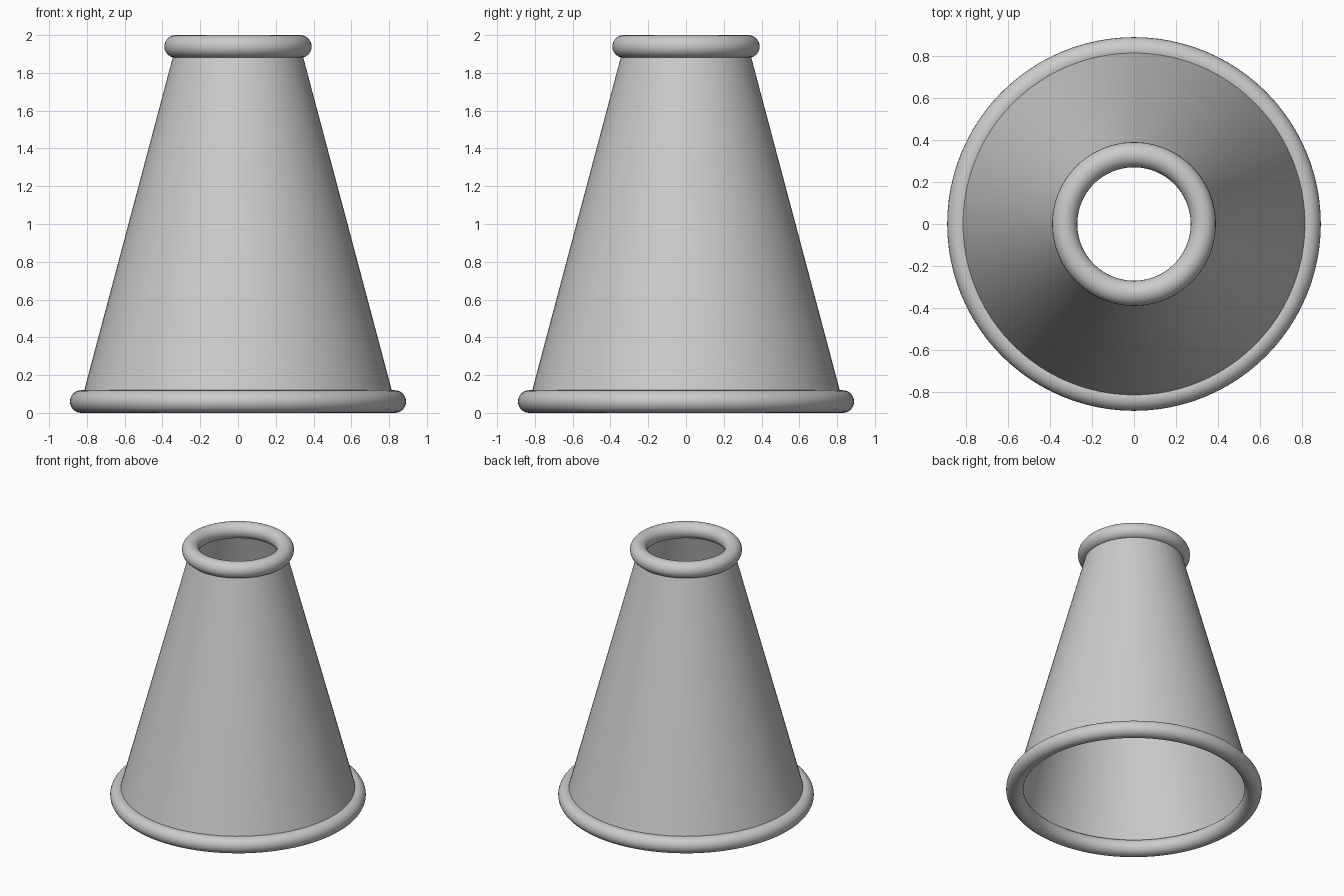
import bpy
import math

if "Cube" in bpy.data.objects:
    bpy.data.objects.remove(bpy.data.objects["Cube"])

R_BOTTOM, R_TOP = 0.83, 0.33   # centre-line radii of the two rims
TUBE = 0.06                    # rim tube radius
Z_BOTTOM, Z_TOP = TUBE, 2 - TUBE

grey = bpy.data.materials.new("light_grey")
grey.diffuse_color = (0.6, 0.6, 0.6, 1)
grey.use_nodes = True
grey.node_tree.nodes["Principled BSDF"].inputs["Base Color"].default_value = grey.diffuse_color


def finish(name):
    obj = bpy.context.object
    obj.name = name
    obj.data.materials.append(grey)
    bpy.ops.object.shade_smooth_by_angle(angle=math.radians(40))


# Rolled rims at the base and the mouth
for name, radius, z in (("base_rim", R_BOTTOM, Z_BOTTOM), ("top_rim", R_TOP, Z_TOP)):
    bpy.ops.mesh.primitive_torus_add(
        major_radius=radius, minor_radius=TUBE,
        major_segments=96, minor_segments=24, location=(0, 0, z))
    finish(name)

# Hollow tapered wall, open at both ends
bpy.ops.mesh.primitive_cone_add(
    vertices=96, radius1=R_BOTTOM, radius2=R_TOP, depth=Z_TOP - Z_BOTTOM,
    end_fill_type='NOTHING', location=(0, 0, 1))
finish("cone_wall")
